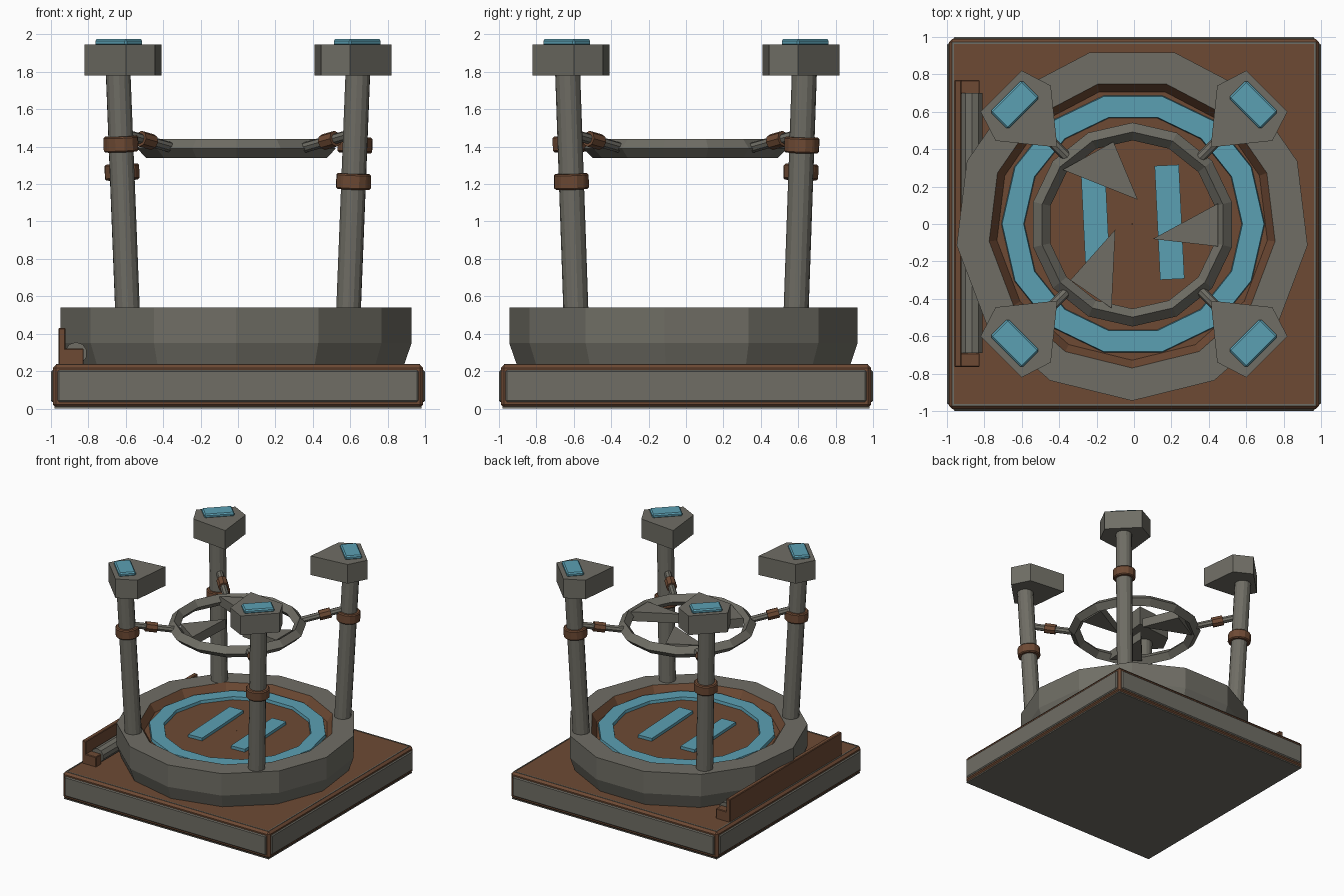
import bpy, bmesh, math
from mathutils import Vector

if "Cube" in bpy.data.objects:
    bpy.data.objects.remove(bpy.data.objects["Cube"])


def material(name, rgb):
    m = bpy.data.materials.new(name)
    m.diffuse_color = (*rgb, 1)
    m.use_nodes = True
    m.node_tree.nodes["Principled BSDF"].inputs["Base Color"].default_value = m.diffuse_color
    return m


GREY = material("warm grey", (0.160, 0.155, 0.130))
BROWN = material("rust brown", (0.155, 0.068, 0.034))
BLUE = material("pale blue", (0.105, 0.350, 0.450))


def finish(name, bm, *mats):
    bmesh.ops.recalc_face_normals(bm, faces=bm.faces)
    me = bpy.data.meshes.new(name)
    bm.to_mesh(me)
    bm.free()
    for m in mats:
        me.materials.append(m)
    ob = bpy.data.objects.new(name, me)
    bpy.context.collection.objects.link(ob)
    return ob


def bevel(ob, width):
    b = ob.modifiers.new("edge", 'BEVEL')
    b.width, b.segments, b.limit_method = width, 1, 'ANGLE'


def prism(name, points, z0, z1, mat, edge=0):
    """Vertical extrusion of a flat outline."""
    bm = bmesh.new()
    lo = [bm.verts.new((x, y, z0)) for x, y in points]
    hi = [bm.verts.new((x, y, z1)) for x, y in points]
    bm.faces.new(lo)
    bm.faces.new(hi)
    n = len(points)
    for i in range(n):
        j = (i + 1) % n
        bm.faces.new((lo[i], lo[j], hi[j], hi[i]))
    ob = finish(name, bm, mat)
    if edge:
        bevel(ob, edge)
    return ob


def box(name, x0, x1, y0, y1, z0, z1, mat, edge=0):
    return prism(name, [(x0, y0), (x1, y0), (x1, y1), (x0, y1)], z0, z1, mat, edge)


def lathe(name, profile, sides, phase, mats, rule=None, center=(0, 0)):
    """Revolve a closed (radius, z) loop; rule picks the material per profile edge."""
    bm = bmesh.new()
    rings = []
    for i in range(sides):
        a = math.radians(phase) + math.tau * i / sides
        rings.append([bm.verts.new((center[0] + r * math.cos(a),
                                    center[1] + r * math.sin(a), z)) for r, z in profile])
    k = len(profile)
    for i in range(sides):
        a, b = rings[i], rings[(i + 1) % sides]
        for j in range(k):
            f = bm.faces.new((a[j], b[j], b[(j + 1) % k], a[(j + 1) % k]))
            f.material_index = rule(j) if rule else 0
    return finish(name, bm, *mats)


def rod(name, p, q, radius, mat, sides=12, edge=0):
    """Straight cylinder from p to q."""
    p, q = Vector(p), Vector(q)
    bm = bmesh.new()
    bmesh.ops.create_cone(bm, cap_ends=True, segments=sides, radius1=radius,
                          radius2=radius, depth=(q - p).length)
    rot = (q - p).to_track_quat('Z', 'Y')
    for v in bm.verts:
        v.co = rot @ v.co + (p + q) / 2
    ob = finish(name, bm, mat)
    if edge:
        bevel(ob, edge)
    return ob


# Square base with rust edges, grey side panels, underside and top trim
box("base_body", -.99, .99, -.99, .99, .004, .235, BROWN, .018)
box("base_underside", -.98, .98, -.98, .98, 0, .01, GREY)
for s, side in ((-1, "a"), (1, "b")):
    u0, u1 = sorted((s * .97, s * 1.0))
    box("side_panel_x_" + side, u0, u1, -.965, .965, .035, .205, GREY, .008)
    box("side_panel_y_" + side, -.965, .965, u0, u1, .035, .205, GREY, .008)
    t0, t1 = sorted((s * .962, s * .972))
    box("top_trim_x_" + side, t0, t1, -.972, .972, .23, .238, GREY)
    box("top_trim_y_" + side, -.972, .972, t0, t1, .23, .238, GREY)

# Thirteen-sided platform wall with rust inner slope
lathe("platform_wall",
      [(.905, .235), (.945, .35), (.945, .54), (.77, .54), (.725, .47), (.725, .235)],
      13, -90, (GREY, BROWN), lambda j: 1 if j in (3, 4) else 0, (-.01, 0))
lathe("platform_floor", [(.002, .46), (.735, .46), (.735, .475), (.002, .475)],
      13, -90, (BROWN,), None, (-.01, 0))

# Landing markings: raised ring and two plain parallel bars
lathe("landing_ring", [(.58, .47), (.705, .47), (.70, .50), (.585, .50)],
      14, 0, (BLUE,), None, (-.005, 0))
for x, name in ((-.205, "left"), (.19, "right")):
    bar = box("landing_bar_" + name, x - .065, x + .065, -.305, .305, .47, .50, BLUE)
    bar.rotation_euler.z = math.radians(2.8)

# Hoop with diamond section and three pointed blades
lathe("hoop", [(.545, 1.39), (.495, 1.44), (.45, 1.39), (.495, 1.34)],
      14, 90, (GREY,), None, (-.008, -.003))
blades = [[(-.38, .29), (.02, .13), (-.11, .44)],
          [(.45, .11), (.10, -.08), (.45, -.12)],
          [(-.34, -.30), (-.10, -.03), (-.12, -.45)]]
for i, pts in enumerate(blades):
    prism(f"blade_{i + 1}", pts, 1.35, 1.43, GREY)

# Four leaning posts with collars, arms, caps and light plates
for sx, sy, collar_z in ((-1, -1, 1.415), (1, -1, 1.215), (1, 1, 1.41), (-1, 1, 1.265)):
    tag = ("front" if sy < 0 else "back") + ("_left" if sx < 0 else "_right")
    foot = Vector((sx * .59, sy * .588, .5))
    head = Vector((sx * .641, sy * .633, 1.8))
    axis = (head - foot).normalized()
    rod("post_" + tag, foot, head, .067, GREY, 14)

    c = foot + axis * (collar_z - .5)
    rod("collar_" + tag, c - axis * .042, c + axis * .042, .095, BROWN, 12, .008)

    inner = Vector((sx * .355, sy * .355, 1.395))
    outer = Vector((sx * .60, sy * .60, 1.465))
    rod("arm_" + tag, inner, outer, .028, GREY, 8)
    rod("arm_sleeve_" + tag, inner.lerp(outer, .42), inner.lerp(outer, .68), .043, BROWN, 8)

    cap = [(.41, .41), (.74, .445), (.82, .60), (.60, .82), (.445, .74)]
    prism("cap_" + tag, [(sx * x, sy * y) for x, y in cap], 1.78, 1.945, GREY)
    plate = [(.60, .77), (.77, .60), (.675, .505), (.505, .675)]
    prism("light_plate_" + tag, [(sx * x, sy * y) for x, y in plate], 1.94, 1.975, BLUE, .01)

# Rail on the left edge: back plate, end brackets and a roller
box("rail_plate", -.96, -.922, -.765, .77, .23, .43, BROWN, .005)
box("rail_bracket_front", -.955, -.825, -.765, -.69, .23, .32, BROWN, .005)
box("rail_bracket_back", -.955, -.825, .695, .77, .23, .32, BROWN, .005)
rod("rail_roller", (-.866, -.69, .295), (-.866, .70, .295), .06, GREY, 10)
